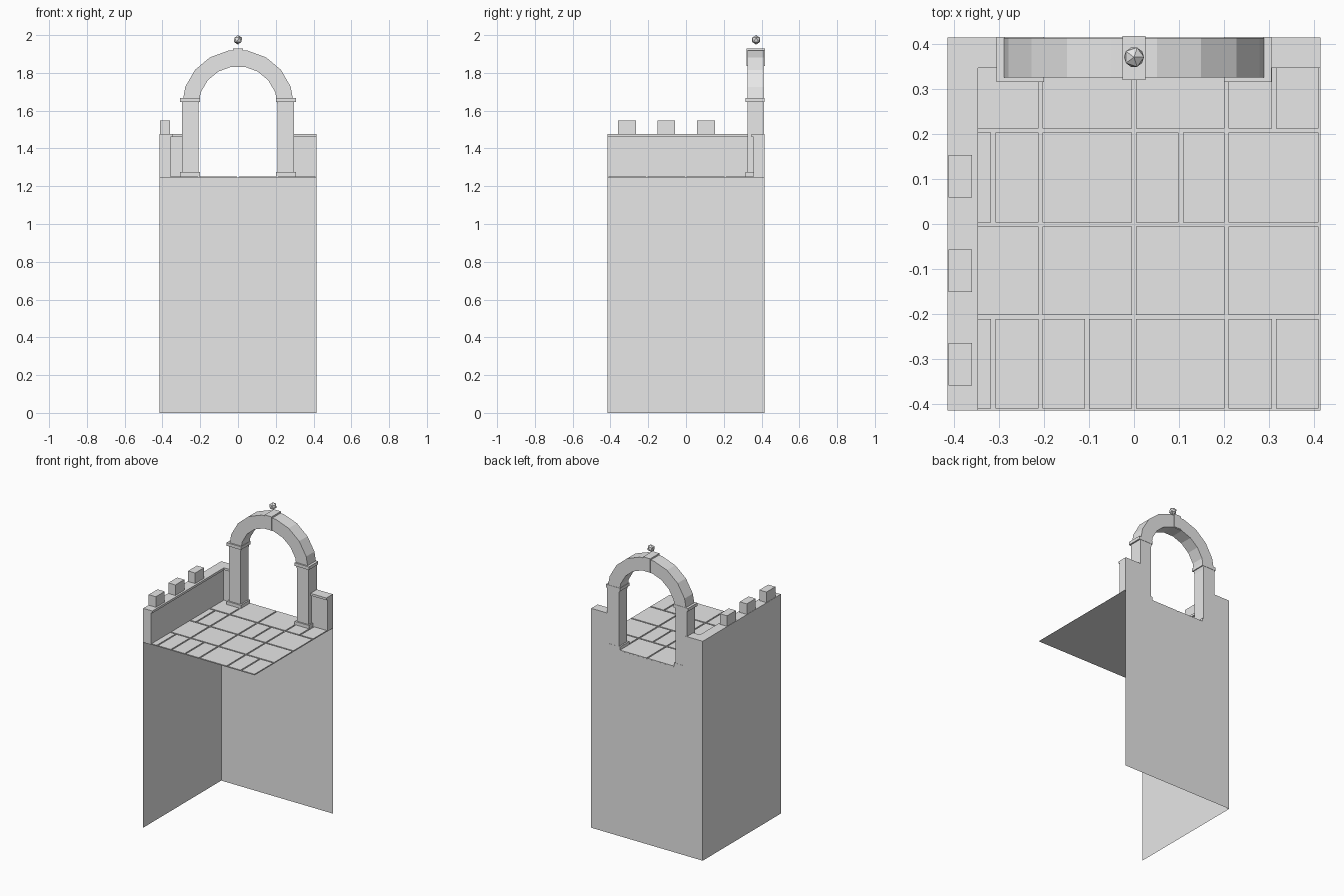
import bpy, bmesh, math

cube = bpy.data.objects.get("Cube")
if cube:
    bpy.data.objects.remove(cube, do_unlink=True)

stone = bpy.data.materials.new("grey_stone")
stone.use_nodes = True
GREY = (0.8, 0.8, 0.8, 1)
stone.diffuse_color = GREY
stone.node_tree.nodes["Principled BSDF"].inputs["Base Color"].default_value = GREY

HALF = 0.415    # half the width of the block
FLOOR = 1.247   # grout level
PAVE = 1.252    # top of the paving


def finish(name, bm):
    mesh = bpy.data.meshes.new(name)
    bm.to_mesh(mesh)
    bm.free()
    mesh.materials.append(stone)
    obj = bpy.data.objects.new(name, mesh)
    bpy.context.collection.objects.link(obj)
    return obj


def add_box(bm, xs, ys, zs):
    verts = bmesh.ops.create_cube(bm, size=1)["verts"]
    for v in verts:
        v.co = [r[0] if c < 0 else r[1] for c, r in zip(v.co, (xs, ys, zs))]


def box(name, xs, ys, zs):
    bm = bmesh.new()
    add_box(bm, xs, ys, zs)
    return finish(name, bm)


def sheet(name, corners):
    bm = bmesh.new()
    bm.faces.new([bm.verts.new(c) for c in corners])
    return finish(name, bm)


# Thin outer walls and floor, open at the front, right and underneath
sheet("back_wall", [(HALF, HALF, 0), (-HALF, HALF, 0),
                    (-HALF, HALF, FLOOR), (HALF, HALF, FLOOR)])
sheet("side_wall", [(-HALF, HALF, 0), (-HALF, -HALF, 0),
                    (-HALF, -HALF, FLOOR), (-HALF, HALF, FLOOR)])
sheet("floor", [(-HALF, -HALF, FLOOR), (HALF, -HALF, FLOOR),
                (HALF, HALF, FLOOR), (-HALF, HALF, FLOOR)])

# Paving slabs: each row has a y range and its joint positions in x
GAP = 0.0045
rows = [
    (-0.415, -0.207, [-0.313, -0.208, -0.105, 0, 0.206, 0.311]),
    (-0.207, -0.001, [-0.208, 0, 0.206]),
    (-0.001, 0.208, [-0.313, -0.208, 0, 0.104, 0.206]),
    (0.208, 0.419, [-0.208, 0, 0.206, 0.311]),
]
bm = bmesh.new()
for y0, y1, joints in rows:
    edges = [-0.36] + joints + [HALF]
    for x0, x1 in zip(edges, edges[1:]):
        add_box(bm, (x0 + GAP, x1 - GAP), (y0 + GAP, y1 - GAP), (FLOOR, PAVE))
finish("paving_slabs", bm)

# Parapets with overhanging caps
CAP, TOP = 1.461, 1.476
INNER, LIP = 0.358, 0.347
box("side_parapet", (-HALF, -INNER), (-HALF, HALF), (FLOOR, CAP))
box("side_parapet_cap", (-HALF, -LIP), (-HALF, HALF), (CAP, TOP))
for side, label in ((-1, "right"), (1, "left")):
    xs = sorted((side * 0.28, side * HALF))
    box(label + "_back_parapet", xs, (INNER, HALF), (FLOOR, CAP))
    box(label + "_back_parapet_cap", xs, (LIP, HALF), (CAP, TOP))

# Merlons along the side parapet
for i, y in enumerate((-0.312, -0.104, 0.106)):
    box(f"merlon_{i + 1}", (-0.413, -0.36), (y - 0.047, y + 0.047), (TOP, 1.547))

# Arch pillars with base and impost blocks
ARCH_Y = (0.326, 0.414)
BLOCK_Y = (0.316, 0.416)
R_IN, R_OUT, SPRING = 0.21, 0.297, 1.625
for side, label in ((-1, "right"), (1, "left")):
    shaft = sorted((side * R_IN, side * R_OUT))
    block = sorted((side * 0.2, side * 0.306))
    box(label + "_pillar", shaft, ARCH_Y, (FLOOR, 1.65))
    box(label + "_pillar_base", block, (BLOCK_Y[0], HALF), (FLOOR, 1.274))
    box(label + "_impost", block, BLOCK_Y, (1.647, 1.668))

# Semicircular arch ring, swept as a rectangular section
STEPS = 9
bm = bmesh.new()
rings = []
for i in range(STEPS + 1):
    a = math.pi * i / STEPS
    rings.append([bm.verts.new((r * math.cos(a), y, SPRING + r * math.sin(a)))
                  for r, y in ((R_IN, ARCH_Y[0]), (R_OUT, ARCH_Y[0]),
                               (R_OUT, ARCH_Y[1]), (R_IN, ARCH_Y[1]))])
for a, b in zip(rings, rings[1:]):
    for k in range(4):
        n = (k + 1) % 4
        bm.faces.new((a[k], a[n], b[n], b[k]))
bm.faces.new(rings[0])
bm.faces.new(rings[-1][::-1])
bmesh.ops.recalc_face_normals(bm, faces=bm.faces)
finish("arch_ring", bm)

# Keystone and faceted finial
box("keystone", (-0.026, 0.026), (0.32, 0.418), (1.836, 1.928))
bm = bmesh.new()
bmesh.ops.create_icosphere(bm, subdivisions=1, radius=0.025)
bmesh.ops.translate(bm, verts=bm.verts, vec=(0, 0.371, 1.975))
finish("finial", bm)
